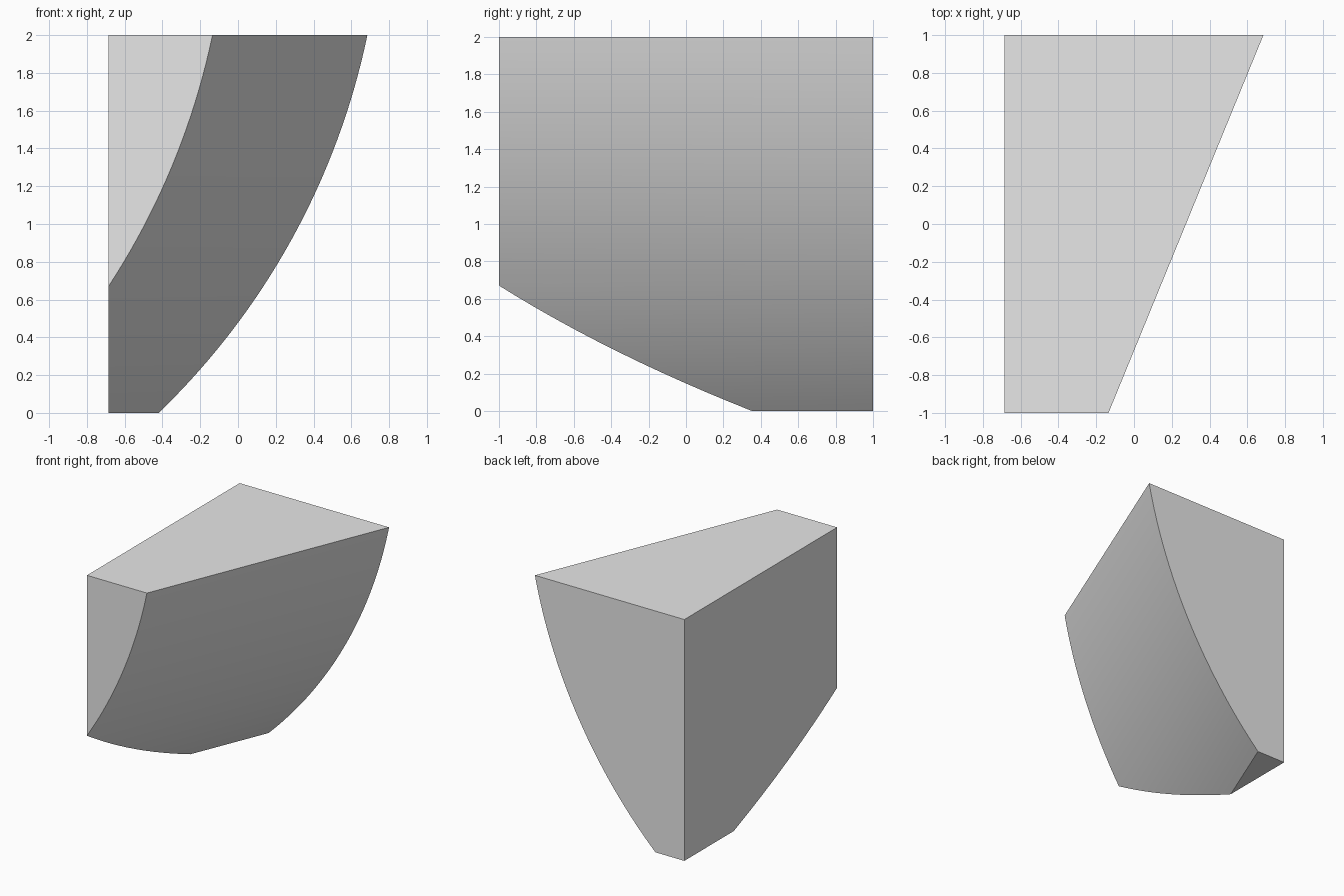
import bpy
import bmesh
import math
from mathutils import Vector

cube = bpy.data.objects.get("Cube")
if cube:
    bpy.data.objects.remove(cube, do_unlink=True)

LEFT, RIGHT = -0.685, 0.685
SHEAR = 0.82      # sideways shift of the profile from back to front
SAGITTA = 0.172   # bulge of the curved side
STEPS = 32

grey = bpy.data.materials.new("plain grey")
grey.use_nodes = True
grey.diffuse_color = (0.8, 0.8, 0.8, 1)
grey.node_tree.nodes["Principled BSDF"].inputs["Base Color"].default_value = (0.8, 0.8, 0.8, 1)


def arc(start, end, sagitta, steps):
    """Circular arc bulging to the right of the start-to-end direction."""
    chord = end - start
    half = chord.length / 2
    radius = (half ** 2 + sagitta ** 2) / (2 * sagitta)
    along = chord.normalized()
    out = Vector((along.y, -along.x))
    centre = (start + end) / 2 + out * (sagitta - radius)
    limit = math.asin(half / radius)
    angles = [limit * (2 * i / steps - 1) for i in range(steps + 1)]
    return [centre + radius * (out * math.cos(a) + along * math.sin(a)) for a in angles]


# Back profile: straight left side, flat top and bottom, curved right side
curve = arc(Vector((-0.42, 0)), Vector((RIGHT, 2)), SAGITTA, STEPS)
profile = [Vector((LEFT, 2)), Vector((LEFT, 0))] + curve

# Oblique extrusion from back to front
bm = bmesh.new()
back = bm.faces.new([bm.verts.new((p.x, 1, p.y)) for p in profile])
extruded = bmesh.ops.extrude_face_region(bm, geom=[back], use_keep_orig=True)
front_verts = [g for g in extruded["geom"] if isinstance(g, bmesh.types.BMVert)]
bmesh.ops.translate(bm, verts=front_verts, vec=(-SHEAR, -2, 0))

# Trim the flat left side and close it
cut = bmesh.ops.bisect_plane(bm, geom=bm.verts[:] + bm.edges[:] + bm.faces[:],
                             plane_co=(LEFT, 0, 0), plane_no=(-1, 0, 0),
                             dist=1e-5, clear_outer=True)
bmesh.ops.remove_doubles(bm, verts=bm.verts[:], dist=1e-5)
bmesh.ops.holes_fill(bm, edges=[e for e in bm.edges if e.is_boundary], sides=0)
bmesh.ops.recalc_face_normals(bm, faces=bm.faces[:])

mesh = bpy.data.meshes.new("curved_block")
bm.to_mesh(mesh)
bm.free()
mesh.materials.append(grey)
block = bpy.data.objects.new("curved_block", mesh)
bpy.context.collection.objects.link(block)

# Smooth curved side with crisp borders
bpy.ops.object.select_all(action="DESELECT")
block.select_set(True)
bpy.context.view_layer.objects.active = block
bpy.ops.object.shade_smooth_by_angle(angle=math.radians(25))
